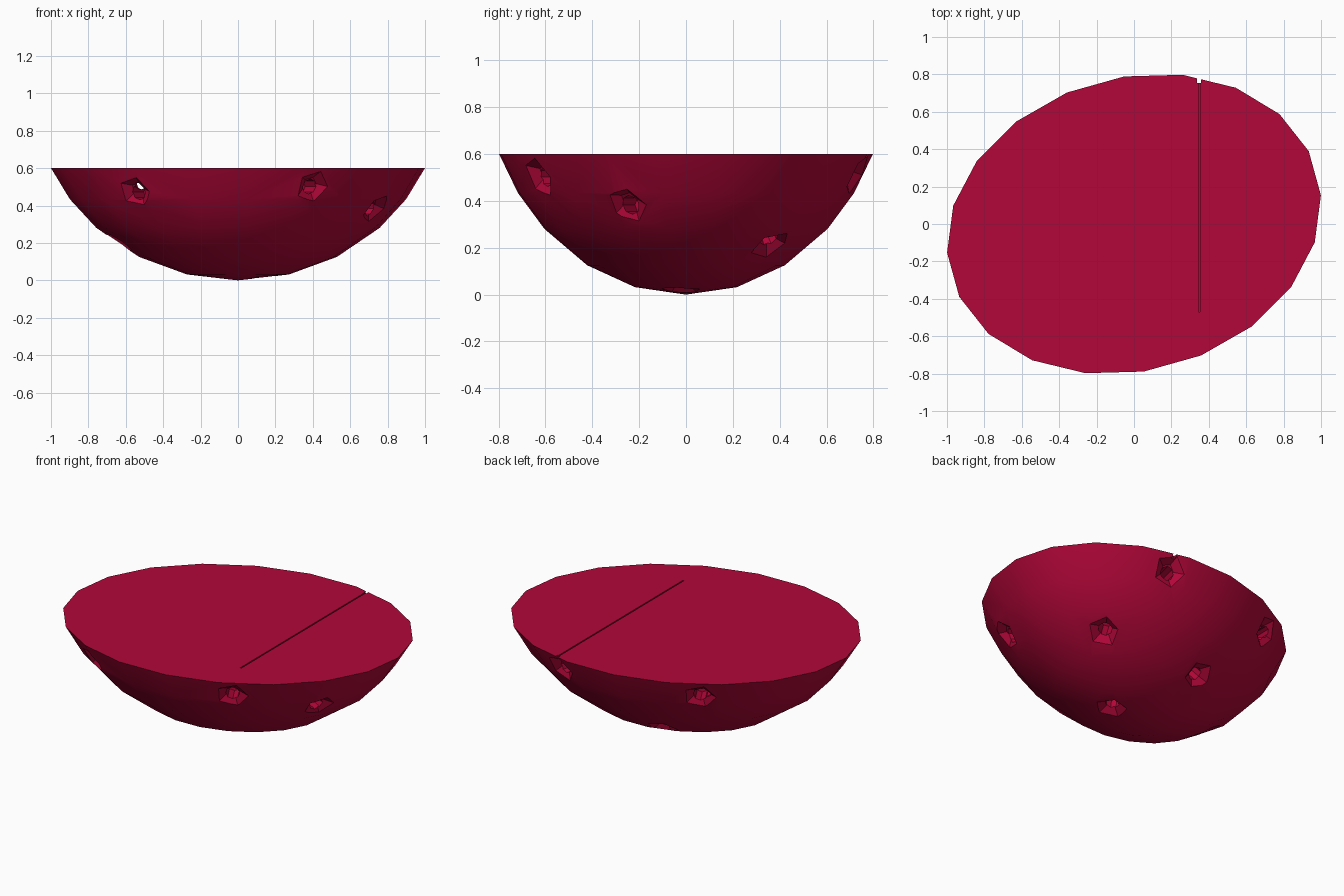
import bpy, bmesh
from math import radians, cos, sin, pi
from mathutils import Vector

cube = bpy.data.objects.get("Cube")
if cube:
    bpy.data.objects.remove(cube, do_unlink=True)

# Single crimson material
crimson = bpy.data.materials.new("crimson")
crimson.use_nodes = True
colour = (0.45, 0.002, 0.04, 1)
crimson.diffuse_color = colour
crimson.node_tree.nodes["Principled BSDF"].inputs["Base Color"].default_value = colour


def add_object(name, bm):
    bmesh.ops.recalc_face_normals(bm, faces=bm.faces)
    mesh = bpy.data.meshes.new(name)
    bm.to_mesh(mesh)
    bm.free()
    mesh.materials.append(crimson)
    obj = bpy.data.objects.new(name, mesh)
    bpy.context.collection.objects.link(obj)
    return obj


def lathe(profile, sides):
    """Closed solid from (radius, height) pairs around z."""
    bm = bmesh.new()
    rings = [[bm.verts.new((radius * cos(2 * pi * i / sides),
                            radius * sin(2 * pi * i / sides), height))
              for i in range(sides)] for radius, height in profile]
    for low, high in zip(rings, rings[1:]):
        for i in range(sides):
            j = (i + 1) % sides
            bm.faces.new((low[i], low[j], high[j], high[i]))
    bm.faces.new(rings[0])
    bm.faces.new(rings[-1])
    return bm


def round_cutter(profile, origin, axis, sides=8):
    bm = lathe(profile, sides)
    turn = Vector(axis).to_track_quat('Z', 'Y')
    for v in bm.verts:
        v.co = Vector(origin) + turn @ v.co
    return add_object("cutter", bm)


def cut(target, cutter):
    mod = target.modifiers.new("cut", 'BOOLEAN')
    mod.operation, mod.solver, mod.object = 'DIFFERENCE', 'EXACT', cutter
    bpy.context.view_layer.objects.active = target
    bpy.ops.object.modifier_apply(modifier=mod.name)
    bpy.data.objects.remove(cutter, do_unlink=True)


# Dome: spherical cap in rings, skewed into a slanted oval
polar = [radians(a) for a in (0.05, 14.5, 29, 44, 55.5, 66.4)]
bm = lathe([(sin(a), 1 - cos(a)) for a in polar], 20)
bmesh.ops.remove_doubles(bm, verts=bm.verts, dist=0.003)
p, q = radians(3), radians(11)
for v in bm.verts:
    x, y, z = v.co
    v.co = (1.092 * (x * cos(p) - y * sin(p)), 0.877 * (y * cos(q) + x * sin(q)), z)
dome = add_object("half_dome", bm)
bpy.context.view_layer.update()

# Shallow flares along the surface normal, each with a round hole
spots = [(-0.52, -0.6, 0.5), (0.4, -0.63, 0.5), (0.75, -0.26, 0.37), (-0.64, -0.12, 0.21),
         (0.15, -0.02, 0.02), (0.53, 0.37, 0.2), (-0.13, 0.41, 0.14), (-0.5, 0.58, 0.49),
         (0.35, 0.73, 0.51)]
seats = [dome.closest_point_on_mesh(Vector(s))[1:3] for s in spots]
for point, normal in seats:
    cut(dome, round_cutter([(0.04, -0.035), (0.14, 0.03)], point, normal, 5))
    axis = normal.copy()
    if point.z > 0.3:
        axis.z = 0
    cut(dome, round_cutter([(0.04, -0.15), (0.04, 0.06)], point, axis.normalized()))

# Tunnel joining the two holes on one side
start, end = Vector((-0.52, -0.64, 0.515)), Vector((-0.51, 0.64, 0.515))
cut(dome, round_cutter([(0.03, 0), (0.03, (end - start).length)], start, end - start))

# Thin slit across the flat face, widening to a notch at the rim
for width, depth, y0, y1 in [(0.008, 0.02, -0.47, 0.77), (0.02, 0.12, 0.755, 0.9)]:
    bm = bmesh.new()
    bmesh.ops.create_cube(bm, size=1)
    for v in bm.verts:
        v.co = (0.348 + v.co.x * width, (y0 + y1) / 2 + v.co.y * (y1 - y0),
                0.6 + v.co.z * depth * 2)
    cut(dome, add_object("cutter", bm))

# Smooth shading with a crisp rim
bpy.ops.object.select_all(action='DESELECT')
dome.select_set(True)
bpy.context.view_layer.objects.active = dome
bpy.ops.object.shade_smooth_by_angle(angle=radians(35))
